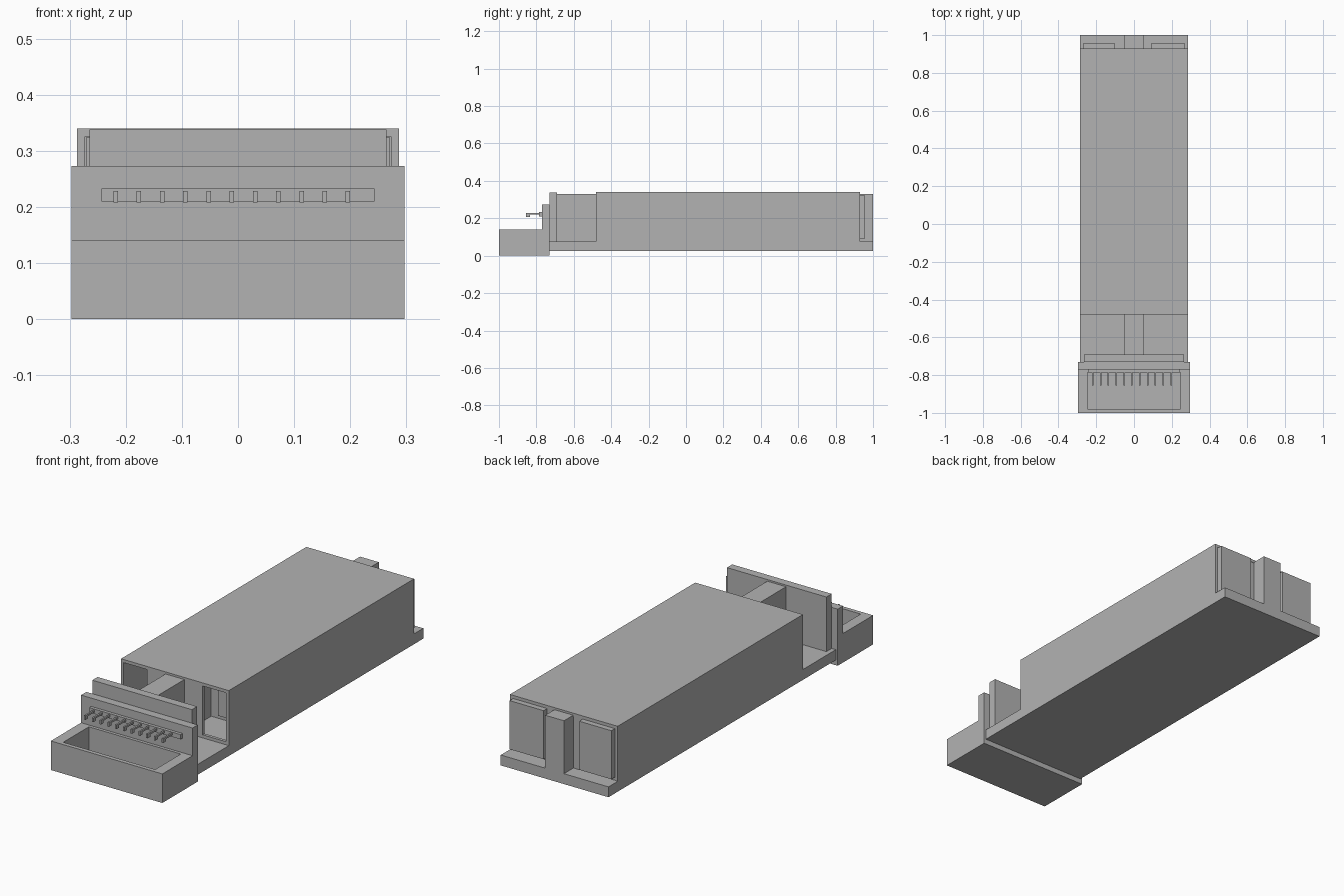
import bpy

cube = bpy.data.objects.get("Cube")
if cube:
    bpy.data.objects.remove(cube, do_unlink=True)

grey = bpy.data.materials.new("plain_grey")
grey.use_nodes = True
GREY = (0.45, 0.45, 0.45, 1)
grey.diffuse_color = GREY
grey.node_tree.nodes["Principled BSDF"].inputs["Base Color"].default_value = GREY


def extrude(name, outline, axis, lo, hi):
    """Extrude a 2D outline along one axis (0 = x, 1 = y, 2 = z)."""
    def point(p, d):
        v = list(p)
        v.insert(axis, d)
        return v
    n = len(outline)
    verts = [point(p, lo) for p in outline] + [point(p, hi) for p in outline]
    faces = [list(range(n)), list(range(n, 2 * n))]
    faces += [(i, (i + 1) % n, (i + 1) % n + n, i + n) for i in range(n)]
    mesh = bpy.data.meshes.new(name)
    mesh.from_pydata(verts, [], faces)
    import_normals(mesh)
    mesh.materials.append(grey)
    obj = bpy.data.objects.new(name, mesh)
    bpy.context.collection.objects.link(obj)
    return obj


def import_normals(mesh):
    import bmesh
    bm = bmesh.new()
    bm.from_mesh(mesh)
    bmesh.ops.recalc_face_normals(bm, faces=bm.faces)
    bm.to_mesh(mesh)
    bm.free()


def box(name, x, y, z):
    outline = [(x[0], y[0]), (x[1], y[0]), (x[1], y[1]), (x[0], y[1])]
    return extrude(name, outline, 2, *z)


W, FLOOR, TOP = 0.287, 0.075, 0.34
INNER, CEILING = 0.273, 0.325
FRONT, BACK = -0.48, 0.93

# Base slab, long hollow sleeve and central rail
box("base_slab", (-W, W), (-0.73, 1), (0.025, FLOOR))
sleeve = [(-W, FLOOR), (-W, TOP), (W, TOP), (W, FLOOR),
          (INNER, FLOOR), (INNER, CEILING), (-INNER, CEILING), (-INNER, FLOOR)]
extrude("sleeve", sleeve, 1, FRONT, BACK)
box("central_rail", (-0.05, 0.05), (-0.69, 1), (FLOOR, 0.33))
box("front_plate", (-0.265, 0.265), (-0.73, -0.69), (FLOOR, 0.338))

# Inner blocks, their end plates and sills on both sides
for side, near, far in (("left", 0.09, 0.271), ("right", -0.271, -0.1)):
    box(side + "_block", (near, far), (-0.28, 0.955), (0.09, 0.324))
    s = 1 if side == "left" else -1

    def span(a, b):
        return tuple(sorted((s * a, s * b)))
    box(side + "_front_cheek", span(0.05, 0.148), (FRONT, FRONT + 0.015), (FLOOR, CEILING))
    box(side + "_front_sill", span(0.148, INNER), (FRONT, FRONT + 0.015), (FLOOR, 0.09))
    box(side + "_inner_wall", span(0.05, INNER), (-0.275, -0.26), (FLOOR, CEILING))
    box(side + "_rear_wall", span(0.05, INNER), (BACK - 0.015, BACK - 0.002), (FLOOR, CEILING))

# Front tray: floor, rim walls and tall back wall
TW, CAV, RIM = 0.297, 0.245, 0.14
box("tray_floor", (-TW, TW), (-1, -0.77), (0, 0.02))
box("tray_front_rim", (-TW, TW), (-1, -0.98), (0.02, RIM))
box("tray_back_rim", (-TW, TW), (-0.785, -0.77), (0.02, RIM))
for side, x in (("left", (CAV, TW)), ("right", (-TW, -CAV))):
    box("tray_%s_rim" % side, x, (-0.98, -0.785), (0.02, RIM))
box("tray_back_wall", (-TW, TW), (-0.77, -0.73), (0, 0.273))

# Pin strip with a row of hooked pins
box("pin_strip", (-0.243, 0.243), (-0.785, -0.77), (0.21, 0.233))
hook = [(-0.785, 0.228), (-0.855, 0.228), (-0.855, 0.208),
        (-0.835, 0.208), (-0.835, 0.219), (-0.785, 0.219)]
for i in range(11):
    x = -0.218 + i * 0.0414
    extrude("pin_%d" % (i + 1), hook, 0, x - 0.004, x + 0.004)
